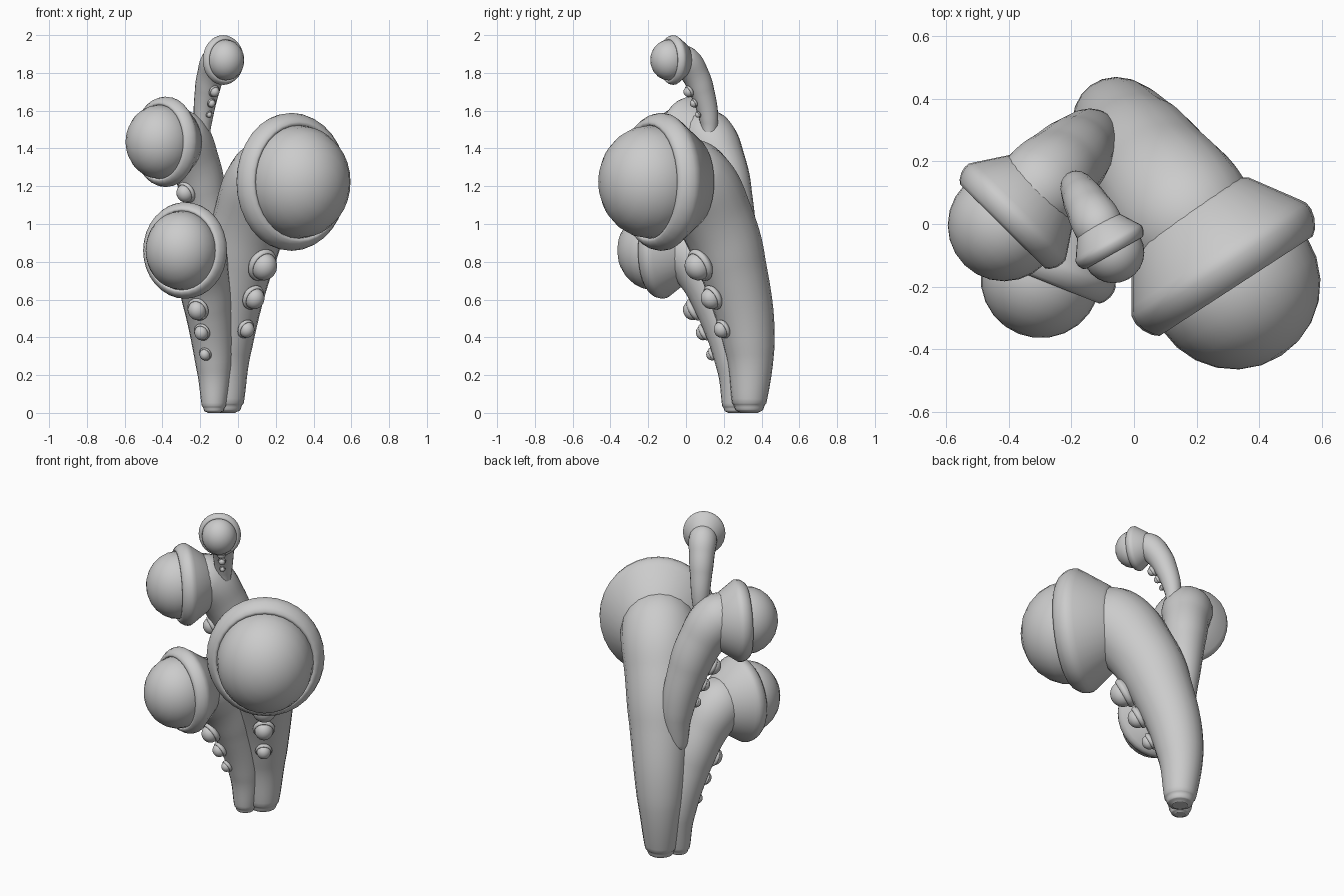
import bpy, bmesh, math
from mathutils import Vector, Matrix

if "Cube" in bpy.data.objects:
    bpy.data.objects.remove(bpy.data.objects["Cube"])

# Side path of the largest stalk: (distance outward, height, radius)
STALK = [(0, 0, .045), (0, .012, .07), (0, .05, .09), (0, .35, .135),
         (.10, .77, .178), (.215, 1.04, .203), (.355, 1.225, .222), (.47, 1.29, .19)]
# Socket profile around the eye axis: (radius, position along axis)
SOCKET = [(.19, -.28), (.222, -.26), (.318, -.115), (.333, -.09), (.335, -.065),
          (.328, -.035), (.31, -.005), (.292, .01), (.278, .01), (.26, -.03)]
BALL = [(.275 * math.sin(math.pi * i / 12), -.275 * math.cos(math.pi * i / 12))
        for i in range(13)]
# Small eyes on the inner side: (distance outward, height, scale)
BUDS = [(.315, .775, .25), (.235, .605, .19), (.17, .44, .145)]


def lathe(name, profile, matrix, n=32):
    bm = bmesh.new()
    rings = [[bm.verts.new((r * math.cos(2 * math.pi * i / n),
                            r * math.sin(2 * math.pi * i / n), h))
              for i in range(n)] for r, h in profile]
    for a, b in zip(rings, rings[1:]):
        for i in range(n):
            j = (i + 1) % n
            bm.faces.new((a[i], a[j], b[j], b[i]))
    bmesh.ops.remove_doubles(bm, verts=bm.verts, dist=1e-5)
    bm.transform(matrix)
    bmesh.ops.recalc_face_normals(bm, faces=bm.faces)
    for f in bm.faces:
        f.smooth = True
    me = bpy.data.meshes.new(name)
    bm.to_mesh(me)
    bm.free()
    ob = bpy.data.objects.new(name, me)
    bpy.context.collection.objects.link(ob)


def eye(name, pos, axis, k):
    # Ball in a flared socket, slightly taller than wide
    side = Vector((0, 0, 1)).cross(axis).normalized()
    up = axis.cross(side)
    m = Matrix((side * k, up * k * 1.09, axis * k)).transposed().to_4x4()
    m.translation = pos
    lathe(name + "_socket", SOCKET, m)
    lathe(name + "_ball", BALL, m)


def tube(name, pts):
    cu = bpy.data.curves.new(name, 'CURVE')
    cu.dimensions = '3D'
    cu.bevel_depth = 1
    cu.bevel_resolution = 8
    cu.resolution_u = 10
    cu.use_fill_caps = True
    sp = cu.splines.new('BEZIER')
    sp.radius_interpolation = 'CARDINAL'
    sp.bezier_points.add(len(pts) - 1)
    for bp, (co, r) in zip(sp.bezier_points, pts):
        bp.co, bp.radius = co, r
        bp.handle_left_type = bp.handle_right_type = 'AUTO'
    ob = bpy.data.objects.new(name, cu)
    bpy.context.collection.objects.link(ob)
    bpy.ops.object.select_all(action='DESELECT')
    bpy.context.view_layer.objects.active = ob
    ob.select_set(True)
    bpy.ops.object.convert(target='MESH')
    bpy.ops.object.shade_smooth_by_angle(angle=math.radians(40))


def eyestalk(name, base, target, k, axis=None):
    base, target = Vector(base), Vector(target)
    d = target - base
    d.z = 0
    ks = d.length / .606          # outward reach
    d.normalize()
    axis = Vector(axis).normalized() if axis else d

    def at(s, z):
        return base + d * s * ks + Vector((0, 0, z * k))

    tube(name + "_stalk", [(at(s, z), r * k) for s, z, r in STALK])
    eye(name + "_eye", target, axis, k)
    tilt = (d + Vector((0, 0, -.5))).normalized()
    for i, (s, z, b) in enumerate(BUDS):
        eye(f"{name}_small_eye_{i + 1}", at(s, z), tilt, k * b)


# Four eyestalks: foot, eye centre, size
eyestalk("large", (-.06, .335, 0), (.321, -.19, 1.223), 1.0, (.545, -.838, 0))
eyestalk("low", (-.128, .255, 0), (-.298, -.172, .86), .70)
eyestalk("side", (-.135, .28, .655), (-.415, -.003, 1.435), .655)
eyestalk("top", (-.185, .122, 1.42), (-.066, -.09, 1.868), .36)
